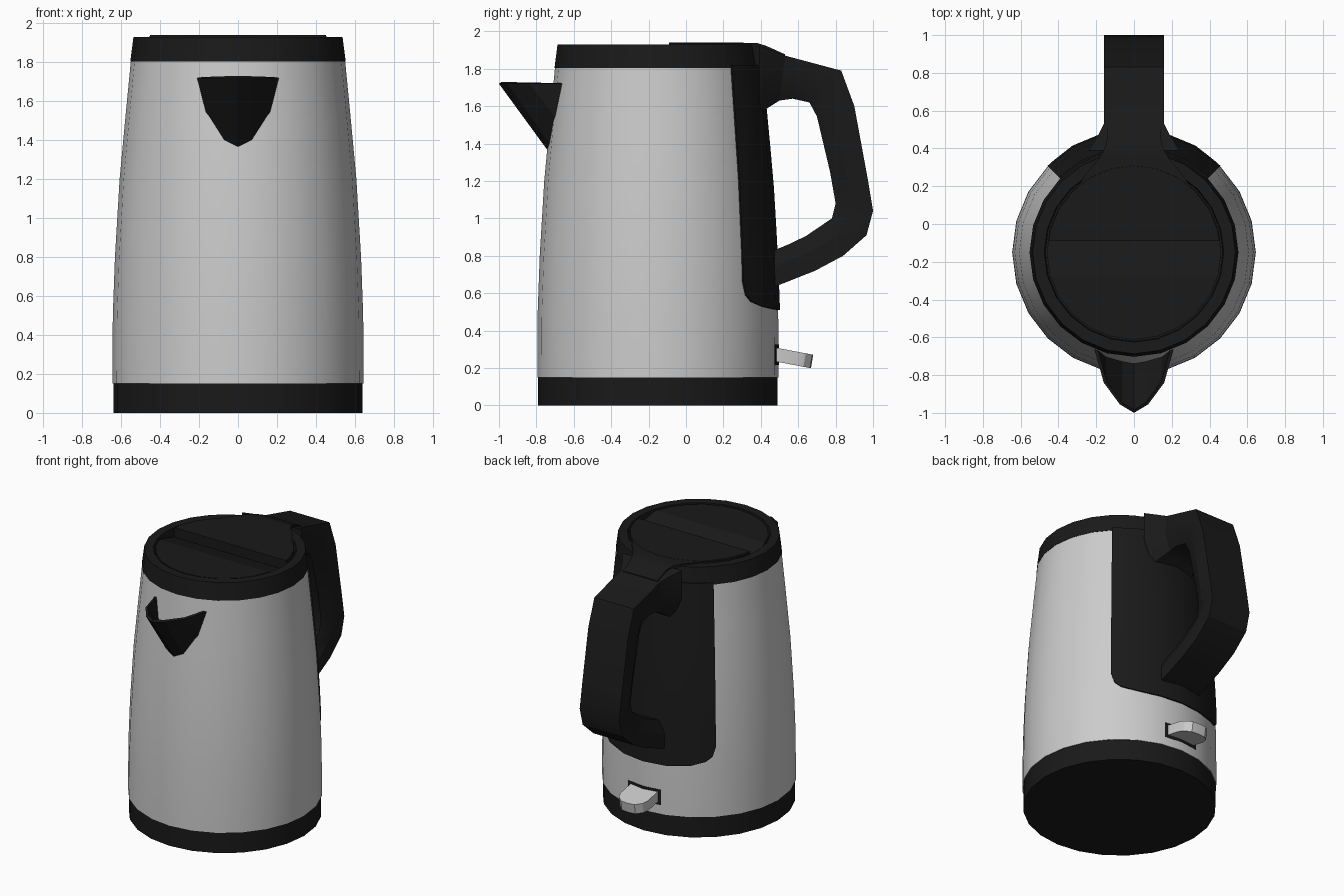
import bpy, bmesh, math

if "Cube" in bpy.data.objects:
    bpy.data.objects.remove(bpy.data.objects["Cube"])

CY = -0.15          # y of the kettle's axis
SIDES = 24

black = bpy.data.materials.new("black_plastic")
black.diffuse_color = (0.01, 0.01, 0.01, 1)
black.use_nodes = True
black.node_tree.nodes["Principled BSDF"].inputs["Base Color"].default_value = black.diffuse_color


def make(name, verts, faces, mat=None, smooth=True):
    me = bpy.data.meshes.new(name)
    me.from_pydata(verts, [], faces)
    bm = bmesh.new()
    bm.from_mesh(me)
    bmesh.ops.recalc_face_normals(bm, faces=bm.faces)
    bm.to_mesh(me)
    bm.free()
    ob = bpy.data.objects.new(name, me)
    bpy.context.collection.objects.link(ob)
    if mat:
        me.materials.append(mat)
    if smooth:
        bpy.ops.object.select_all(action='DESELECT')
        ob.select_set(True)
        bpy.context.view_layer.objects.active = ob
        bpy.ops.object.shade_smooth_by_angle(angle=math.radians(28))
    return ob


def loft(name, rings, mat=None, smooth=True):
    """Skin closed rings of equal point count and cap both ends."""
    n = len(rings[0])
    verts = [p for r in rings for p in r]
    faces = [(i * n + j, i * n + (j + 1) % n, (i + 1) * n + (j + 1) % n, (i + 1) * n + j)
             for i in range(len(rings) - 1) for j in range(n)]
    faces += [tuple(range(n)), tuple(range(len(verts) - n, len(verts)))]
    return make(name, verts, faces, mat, smooth)


def lathe(name, profile, mat=None):
    ang = [2 * math.pi * k / SIDES for k in range(SIDES)]
    return loft(name, [[(r * math.cos(a), CY + r * math.sin(a), z) for a in ang]
                       for r, z in profile], mat)


def prism_x(name, outline, hw, mat=None):
    """Extrude a (y, z) outline across x."""
    return loft(name, [[(x, y, z) for y, z in outline] for x in (-hw, hw)], mat, False)


BODY = [(0.645, 0.15), (0.643, 0.5), (0.632, 0.8), (0.608, 1.2), (0.580, 1.5), (0.55, 1.81)]


def body_r(z):
    for (r0, z0), (r1, z1) in zip(BODY, BODY[1:]):
        if z <= z1:
            return r0 + (r1 - r0) * (z - z0) / (z1 - z0)
    return BODY[-1][0]


def wall(deg, z, off):
    """Point on the faceted body wall, pushed out by off."""
    k = math.cos(math.radians(7.5)) / math.cos(math.radians(deg % 15 - 7.5))
    r = body_r(z) * k + off
    a = math.radians(deg)
    return (r * math.cos(a), CY + r * math.sin(a), z)


def wall_patch(name, columns, rows, off, depth, mat):
    """Curved panel on the body; columns are (degrees, z_bottom, z_top)."""
    n = rows + 1
    verts = [wall(d, lo + (hi - lo) * k / rows, o) for o in (off, off - depth)
             for d, lo, hi in columns for k in range(n)]
    half = n * len(columns)
    faces = []
    for s in (0, half):
        for c in range(len(columns) - 1):
            for k in range(rows):
                i = s + c * n + k
                faces.append((i, i + n, i + n + 1, i + 1))
    rim = [c * n for c in range(len(columns))]
    rim += [half - n + k for k in range(1, n)]
    rim += [c * n + rows for c in range(len(columns) - 2, -1, -1)]
    rim += list(range(rows - 1, 0, -1))
    for a, b in zip(rim, rim[1:] + rim[:1]):
        faces.append((a, b, b + half, a + half))
    return make(name, verts, faces, mat)


# Base, steel shell and top ring with a recessed seat for the lid
lathe("base", [(0.64, 0), (0.64, 0.155)], black)
lathe("steel_body", BODY)
lathe("top_ring", [(0.553, 1.805), (0.537, 1.93), (0.475, 1.93), (0.47, 1.85)], black)

# Lid: disc with a finger recess across the front half
lid = lathe("lid", [(0.46, 1.83), (0.462, 1.935), (0.458, 1.94)], black)
cutter = prism_x("lid_cutter", [(-0.09, 2.0), (-0.09, 1.87), (-0.28, 1.926),
                                (-0.9, 1.926), (-0.9, 2.0)], 0.8)
cutter.hide_render = True
mod = lid.modifiers.new("recess", 'BOOLEAN')
mod.operation = 'DIFFERENCE'
mod.object = cutter
bpy.context.view_layer.objects.active = lid
bpy.ops.object.modifier_apply(modifier="recess")
bpy.data.objects.remove(cutter)

# Collar bridging lid and handle: (y, half width, top z)
collar = [(0.18, 0.31, 1.939), (0.27, 0.25, 1.939), (0.34, 0.19, 1.939), (0.38, 0.165, 1.938),
          (0.43, 0.145, 1.922), (0.53, 0.14, 1.877)]
loft("lid_collar", [[(-w, y, 1.80), (w, y, 1.80), (w, y, z), (-w, y, z)] for y, w, z in collar],
     black)

# Back panel with rounded lower corners
half = [(45, 0.66), (47, 0.59), (51, 0.555), (60, 0.528), (75, 0.513)]
cols = half + [(90, 0.51)] + [(180 - d, z) for d, z in reversed(half)]
wall_patch("back_panel", [(d, z, 1.82) for d, z in cols], 6, 0.010, 0.03, black)

# Handle: outer and inner side profile (y, z) with half width
handle = [((0.39, 1.925), (0.39, 1.56), 0.24), ((0.47, 1.895), (0.46, 1.605), 0.19),
          ((0.53, 1.87), (0.50, 1.63), 0.16), ((0.68, 1.83), (0.57, 1.64), 0.16),
          ((0.83, 1.79), (0.66, 1.62), 0.16), ((0.90, 1.60), (0.70, 1.545), 0.16),
          ((0.97, 1.22), (0.77, 1.25), 0.16), ((1.0, 1.04), (0.80, 1.08), 0.16),
          ((0.965, 0.91), (0.78, 1.0), 0.16), ((0.84, 0.80), (0.64, 0.905), 0.16),
          ((0.69, 0.72), (0.55, 0.862), 0.16), ((0.45, 0.625), (0.45, 0.82), 0.16)]
rings = []
for o, i, w in handle:
    ring = [(s * w * k, o[0] + (i[0] - o[0]) * t, o[1] + (i[1] - o[1]) * t)
            for s, steps in ((1, ((1, 0), (1, 0.55), (0.7, 1))), (-1, ((0.7, 1), (1, 0.55), (1, 0))))
            for k, t in steps]
    rings.append(ring)
loft("handle", rings, black)

# Spout: open-topped beak between a rim curve and the body wall
rim = [(0.21, -0.668), (0.16, -0.84), (0.075, -0.955), (0, -1.0)]
root = [(0.21, 1.72), (0.165, 1.54), (0.07, 1.40), (0, 1.36)]
rim += [(-x, y) for x, y in reversed(rim[:-1])]
root += [(-x, z) for x, z in reversed(root[:-1])]
verts = [(x, y, 1.72) for x, y in rim[1:-1]]
verts += [(x, CY + 0.006 - math.sqrt(body_r(z) ** 2 - x * x), z) for x, z in root]
faces = [(0, 5, 6), (4, 10, 11)]
faces += [(k, k + 6, k + 7, k + 1) for k in range(4)]
spout = make("spout", verts, faces, black, False)
# make face normals point outward so the thickness goes inward
bm = bmesh.new()
bm.from_mesh(spout.data)
bm.faces.ensure_lookup_table()
if bm.faces[0].normal.x < 0:
    bmesh.ops.reverse_faces(bm, faces=bm.faces)
bm.to_mesh(spout.data)
bm.free()
sol = spout.modifiers.new("thickness", 'SOLIDIFY')
sol.thickness = 0.018
sol.offset = -1

# Power switch: dark slot and tilted lever
wall_patch("switch_slot", [(d, 0.215, 0.325) for d in (78, 84, 90, 96, 102)], 1, 0.003, 0.02, black)
plan = [(0.11, 0.45), (0.11, 0.60), (0.095, 0.64), (0.055, 0.675), (0, 0.68)]
plan += [(-x, y) for x, y in reversed(plan[:-1])]
lever = []
for lift in (0.0, 0.072):
    lever.append([(x, y - 0.012 * (lift == 0), 0.235 - 0.19 * (y - 0.49) + lift) for x, y in plan])
loft("switch_lever", lever)
